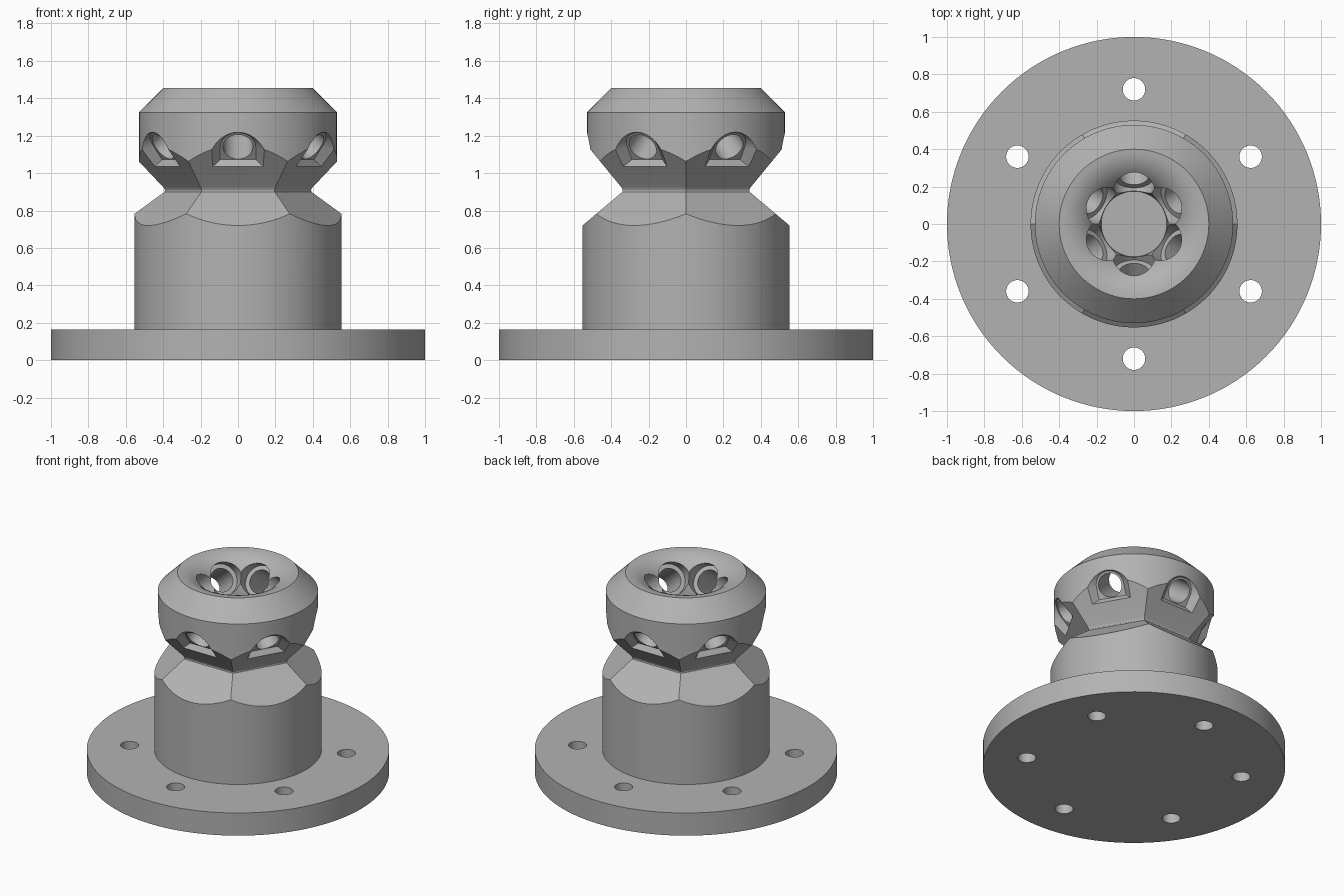
import bpy, bmesh, math
from mathutils import Matrix, Vector

cube = bpy.data.objects.get("Cube")
if cube:
    bpy.data.objects.remove(cube, do_unlink=True)

grey = bpy.data.materials.new("machined_grey")
grey.use_nodes = True
colour = (0.45, 0.45, 0.45, 1)
grey.diffuse_color = colour
grey.node_tree.nodes["Principled BSDF"].inputs["Base Color"].default_value = colour


def loft(name, rings, matrix=Matrix()):
    """Closed solid skinned through rings of equal point count."""
    bm = bmesh.new()
    loops = [[bm.verts.new(matrix @ Vector(p)) for p in ring] for ring in rings]
    n = len(loops[0])
    for low, high in zip(loops, loops[1:]):
        for i in range(n):
            j = (i + 1) % n
            bm.faces.new((low[i], low[j], high[j], high[i]))
    bm.faces.new(loops[0][::-1])
    bm.faces.new(loops[-1])
    bmesh.ops.recalc_face_normals(bm, faces=bm.faces)
    mesh = bpy.data.meshes.new(name)
    bm.to_mesh(mesh)
    bm.free()
    mesh.materials.append(grey)
    obj = bpy.data.objects.new(name, mesh)
    bpy.context.collection.objects.link(obj)
    return obj


def turned(name, profile, sides=96, matrix=Matrix()):
    """Solid of revolution from (radius, height) points."""
    turns = [math.tau * i / sides for i in range(sides)]
    return loft(name, [[(r * math.cos(t), r * math.sin(t), z) for t in turns]
                       for r, z in profile], matrix)


def boolean(target, cutter, operation="DIFFERENCE"):
    mod = target.modifiers.new("cut", "BOOLEAN")
    mod.operation, mod.object, mod.solver = operation, cutter, "EXACT"
    bpy.context.view_layer.objects.active = target
    bpy.ops.object.modifier_apply(modifier=mod.name)
    bpy.data.objects.remove(cutter, do_unlink=True)


spokes = [math.radians(30 + 60 * k) for k in range(6)]

# Flange with a ring of bolt holes
flange = turned("flange", [(1, 0), (1, 0.165)], 128)
for a in spokes:
    place = Matrix.Translation((0.72 * math.cos(a), 0.72 * math.sin(a), 0))
    boolean(flange, turned("bolt_hole", [(0.06, -0.1), (0.06, 0.3)], 40, place))

# Column and head in one turned profile, with a rounded funnel in the top
profile = [(0.553, 0.16), (0.553, 0.85), (0.53, 0.87), (0.53, 1.325), (0.4, 1.455)]
for i in range(1, 13):
    t = math.pi / 2 * i / 12
    profile.append((0.4 - 0.225 * math.sin(t), 1.195 + 0.26 * math.cos(t)))
body = turned("nozzle_body", profile)

# Hexagonal waist with a small fillet at its narrowest point
waist = [(0.7, 0.05), (0.7, 0.596), (0.34, 0.9), (0.338, 0.908),
         (0.341, 0.917), (0.347, 0.926), (0.7, 1.357), (0.7, 1.7)]
shell = turned("waist_shell", [(r / math.cos(math.pi / 6), z) for r, z in waist], 6)
boolean(body, shell, "INTERSECT")


def pocket_outline(radius, bottom, w):
    """Arch with a flat bottom."""
    arch = [(radius * math.cos(math.pi * i / 24), radius * math.sin(math.pi * i / 24), w)
            for i in range(25)]
    return arch + [(-radius, bottom, w), (radius, bottom, w)]


# Inclined bores: counterbored in the funnel, tapered pocket on the outside
tilt = math.radians(36)
for a in spokes:
    out, up = Vector((math.cos(a), math.sin(a), 0)), Vector((0, 0, 1))
    axis = up * math.sin(tilt) - out * math.cos(tilt)
    rise = out * math.sin(tilt) + up * math.cos(tilt)
    frame = Matrix((rise.cross(axis), rise, axis)).transposed().to_4x4()
    frame.translation = out * 0.2575 + up * 1.29
    boolean(body, loft("pocket", [pocket_outline(0.095, -0.084, -0.255),
                                  pocket_outline(0.225, -0.14, -0.385)], frame))
    boolean(body, turned("bore", [(0.08, -0.5), (0.08, 0), (0.11, 0), (0.11, 0.3)],
                         48, frame))

# Smooth shading on round faces, crisp machined edges
for obj in (flange, body):
    bpy.ops.object.select_all(action="DESELECT")
    obj.select_set(True)
    bpy.context.view_layer.objects.active = obj
    bpy.ops.object.shade_smooth_by_angle(angle=math.radians(25))
